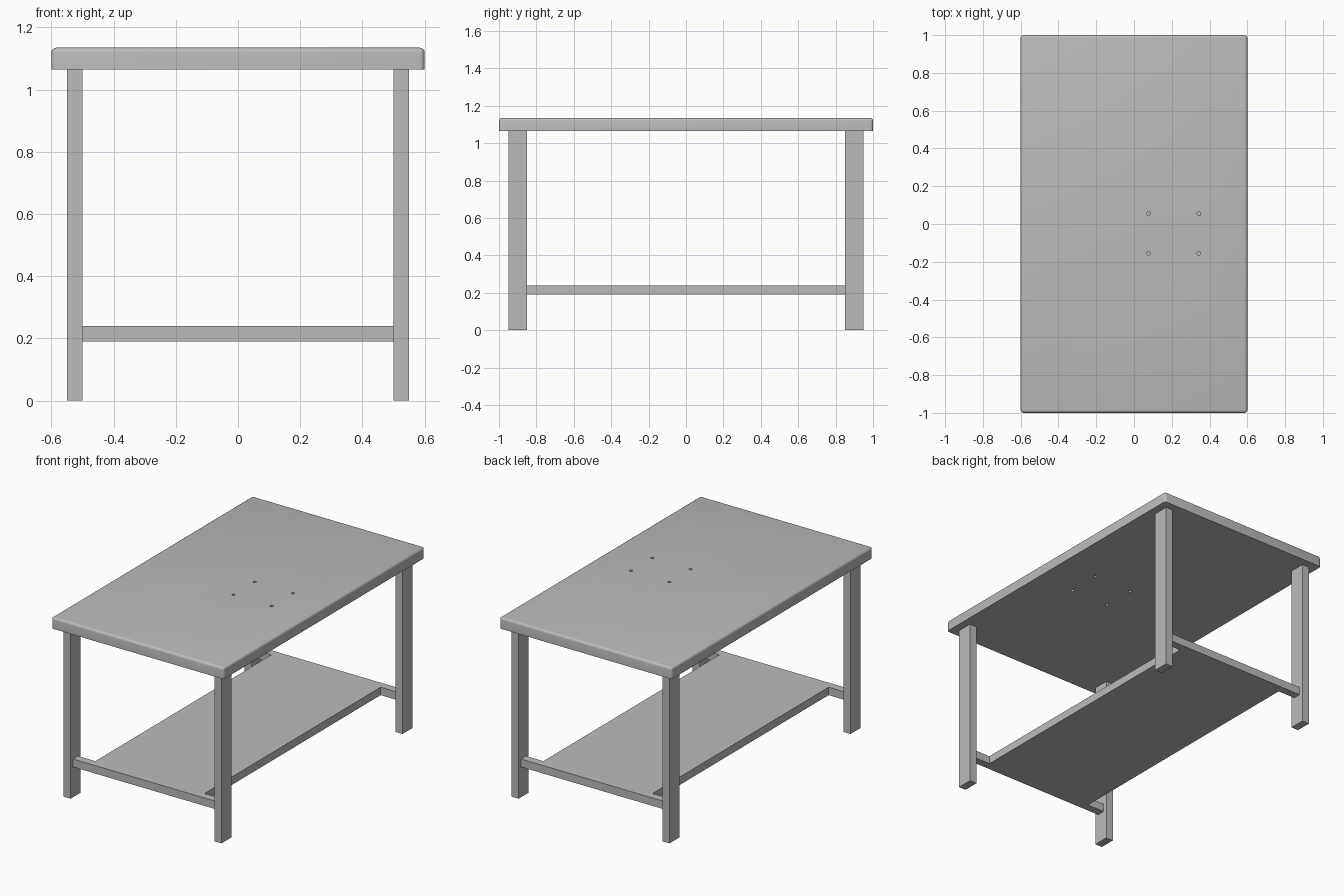
import bpy
import bmesh
from math import radians
from mathutils import Matrix, Vector

cube = bpy.data.objects.get("Cube")
if cube:
    bpy.data.objects.remove(cube, do_unlink=True)

GREY = (0.5, 0.5, 0.5, 1.0)
grey = bpy.data.materials.new("plain grey")
grey.use_nodes = True
grey.diffuse_color = GREY
grey.node_tree.nodes["Principled BSDF"].inputs["Base Color"].default_value = GREY


def add_object(name, bm):
    bmesh.ops.recalc_face_normals(bm, faces=bm.faces)
    mesh = bpy.data.meshes.new(name)
    bm.to_mesh(mesh)
    bm.free()
    mesh.materials.append(grey)
    obj = bpy.data.objects.new(name, mesh)
    bpy.context.collection.objects.link(obj)
    return obj


def box(low, high):
    low, high = Vector(low), Vector(high)
    bm = bmesh.new()
    bmesh.ops.create_cube(bm, size=1, matrix=Matrix.Translation((low + high) / 2)
                          @ Matrix.Diagonal((high - low).to_4d()))
    return bm


TOP, UNDER = 1.135, 1.065

# Table top, rounded on every edge except around the underside
bm = box((-0.6, -1, UNDER), (0.6, 1, TOP))
round_edges = [e for e in bm.edges if any(v.co.z > 1.1 for v in e.verts)]
bmesh.ops.bevel(bm, geom=round_edges, offset=0.015, segments=4,
                profile=0.5, affect='EDGES')
table_top = add_object("table_top", bm)

# Four screw holes drilled through the top
bm = bmesh.new()
for x in (0.077, 0.343):
    for y in (-0.155, 0.055):
        bmesh.ops.create_cone(bm, cap_ends=True, segments=20, radius1=0.01,
                              radius2=0.01, depth=0.3,
                              matrix=Matrix.Translation((x, y, 1.1)))
drill = add_object("hole_cutter", bm)
drill.hide_render = True
cut = table_top.modifiers.new("holes", 'BOOLEAN')
cut.operation = 'DIFFERENCE'
cut.solver = 'EXACT'
cut.object = drill
bpy.ops.object.select_all(action='DESELECT')
bpy.context.view_layer.objects.active = table_top
table_top.select_set(True)
bpy.ops.object.modifier_apply(modifier=cut.name)
bpy.data.objects.remove(drill, do_unlink=True)
bpy.ops.object.shade_smooth_by_angle(angle=radians(30))

# Four legs
for end, sy in (("front", -1), ("back", 1)):
    for side, sx in (("right", -1), ("left", 1)):
        x, y = 0.525 * sx, 0.9 * sy
        add_object(f"{end}_{side}_leg",
                   box((x - 0.025, y - 0.05, 0), (x + 0.025, y + 0.05, UNDER)))

# Lower shelf with a cross rail at each end, extruded from one outline
quarter = [(0.38, 0.875), (0.5, 0.875), (0.5, 0.925)]
outline = (quarter
           + [(-x, y) for x, y in reversed(quarter)]
           + [(-x, -y) for x, y in quarter]
           + [(x, -y) for x, y in reversed(quarter)])
bm = bmesh.new()
face = bm.faces.new([bm.verts.new((x, y, 0.19)) for x, y in outline])
raised = bmesh.ops.extrude_face_region(bm, geom=[face], use_keep_orig=True)["geom"]
bmesh.ops.translate(bm, vec=(0, 0, 0.05),
                    verts=[v for v in raised if isinstance(v, bmesh.types.BMVert)])
add_object("lower_shelf", bm)
